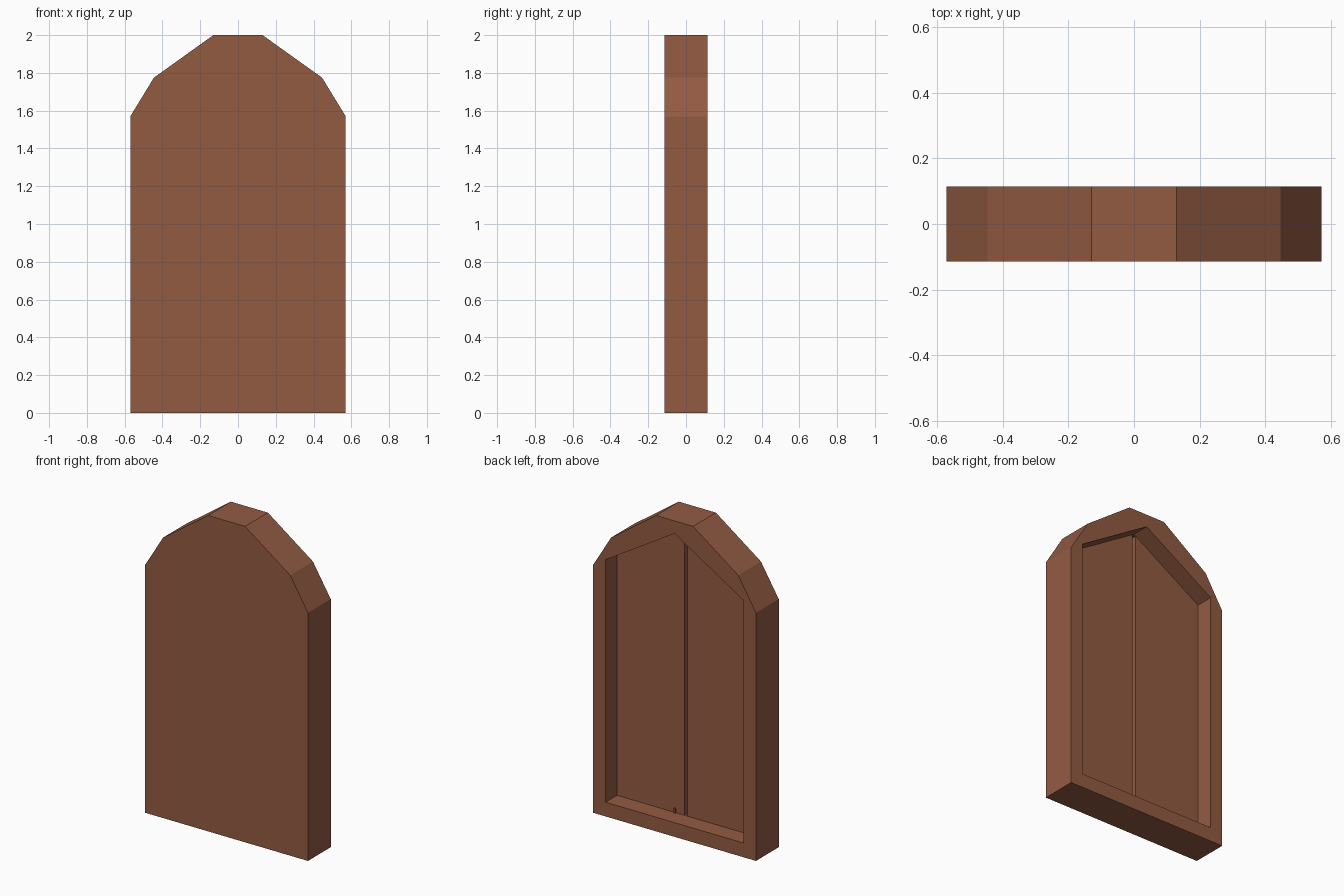
import bpy, bmesh

if "Cube" in bpy.data.objects:
    bpy.data.objects.remove(bpy.data.objects["Cube"])

wood = bpy.data.materials.new("brown wood")
wood.diffuse_color = (0.29, 0.105, 0.055, 1)
wood.use_nodes = True
wood.node_tree.nodes["Principled BSDF"].inputs["Base Color"].default_value = wood.diffuse_color


def prism(name, outline, y0, y1):
    """Extrude an (x, z) outline along y."""
    bm = bmesh.new()
    face = bm.faces.new([bm.verts.new((x, y0, z)) for x, z in outline])
    ext = bmesh.ops.extrude_face_region(bm, geom=[face])
    for v in ext["geom"]:
        if isinstance(v, bmesh.types.BMVert):
            v.co.y = y1
    bmesh.ops.recalc_face_normals(bm, faces=bm.faces)
    mesh = bpy.data.meshes.new(name)
    bm.to_mesh(mesh)
    bm.free()
    mesh.materials.append(wood)
    ob = bpy.data.objects.new(name, mesh)
    bpy.context.collection.objects.link(ob)
    return ob


def mirrored(half):
    """Complete a right-hand outline with its mirror image."""
    return half + [(-x, z) for x, z in reversed(half) if x > 0]


def cut(target, cutter):
    mod = target.modifiers.new(cutter.name, 'BOOLEAN')
    mod.operation = 'DIFFERENCE'
    mod.solver = 'EXACT'
    mod.object = cutter
    bpy.context.view_layer.objects.active = target
    bpy.ops.object.modifier_apply(modifier=mod.name)
    bpy.data.objects.remove(cutter)


# arched slab
D = 0.114
body = prism("arched_door", mirrored([(0.57, 0), (0.57, 1.57), (0.445, 1.775), (0.13, 2.0)]), -D, D)

# pointed recess in the back
cut(body, prism("recess_cutter", mirrored([(0.483, 0.09), (0.483, 1.625), (0, 1.92)]), 0.0, D + 0.1))

# narrow gap between the two leaves
cut(body, prism("gap_cutter", mirrored([(0.011, 0.091), (0.011, 1.91)]), -0.04, 0.05))

# small peg at the foot of one leaf
prism("peg", [(0.07, 0.085), (0.082, 0.085), (0.082, 0.12), (0.07, 0.12)], -0.01, 0.01)
